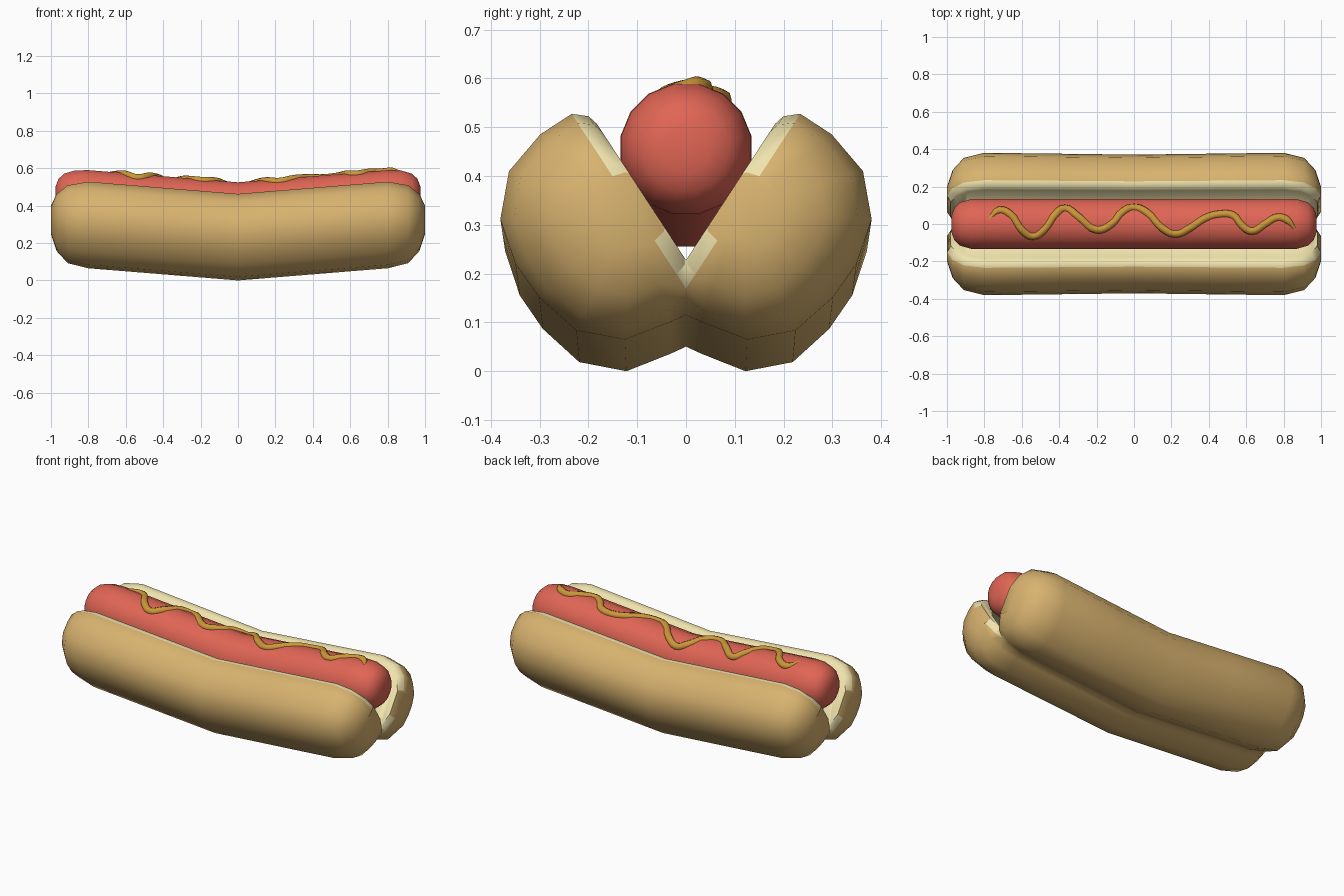
import bpy, bmesh, math

if "Cube" in bpy.data.objects:
    bpy.data.objects.remove(bpy.data.objects["Cube"])

def material(name, rgb):
    m = bpy.data.materials.new(name)
    m.diffuse_color = (*rgb, 1)
    m.use_nodes = True
    m.node_tree.nodes["Principled BSDF"].inputs["Base Color"].default_value = m.diffuse_color
    return m

CRUST = material("crust", (0.69, 0.45, 0.16))
CRUMB = material("crumb", (0.87, 0.77, 0.42))
MEAT = material("meat", (0.74, 0.13, 0.09))
SAUCE = material("sauce", (0.60, 0.31, 0.04))

def sag(x):
    """Height lost towards the middle of the length."""
    return 0.065 * max(0, 1 - abs(x) / 0.8)

def loft(name, rings, mats, mat_of=lambda j: 0, angle=50):
    bm = bmesh.new()
    loops = [[bm.verts.new(p) for p in r] for r in rings]
    n = len(loops[0])
    for a, b in zip(loops, loops[1:]):
        for j in range(n):
            k = (j + 1) % n
            f = bm.faces.new((a[j], a[k], b[k], b[j]))
            f.material_index = mat_of(j)
    for cap in (loops[0], loops[-1]):
        bm.faces.new(cap)
    bmesh.ops.recalc_face_normals(bm, faces=bm.faces[:])
    me = bpy.data.meshes.new(name)
    bm.to_mesh(me)
    bm.free()
    ob = bpy.data.objects.new(name, me)
    bpy.context.collection.objects.link(ob)
    for m in mats:
        me.materials.append(m)
    bpy.ops.object.select_all(action='DESELECT')
    ob.select_set(True)
    bpy.context.view_layer.objects.active = ob
    bpy.ops.object.shade_smooth_by_angle(angle=math.radians(angle))
    return ob

def stations(half):
    """Mirror a list of (x, scale) from the middle to both ends."""
    return [(-x, s) for x, s in reversed(half)] + [(0, 1)] + half

# Bun: half-oval section (along cut, away from cut), tilted open and mirrored
CRUST_PTS = [(-0.26, 0.0), (-0.25, 0.064), (-0.229, 0.162), (-0.159, 0.235),
             (-0.06, 0.262), (0.024, 0.265), (0.117, 0.241), (0.19, 0.172),
             (0.218, 0.077), (0.218, 0.0)]
CRUMB_PTS = [(0.195, -0.026), (0.172, -0.032), (-0.225, -0.032), (-0.245, -0.026)]

def bun_ring(x, s):
    ring = []
    for i, (t, n) in enumerate(CRUST_PTS + CRUMB_PTS):
        crumb = i >= len(CRUST_PTS)
        t = -0.01 + (t + 0.01) * s
        n = n if crumb else n * s
        px = x * (0.98 if crumb and abs(x) > 0.8 else 1)
        y = 0.115 + 0.547 * t + 0.837 * n
        z = 0.345 + 0.837 * t - 0.547 * n
        ring.append((px, y * (1 - 0.4 * sag(x)), z - sag(x)))
    return ring

bun_x = [(0.4, 1), (0.8, 1), (0.91, 0.9), (0.97, 0.66), (1.0, 0.33)]
last = len(CRUST_PTS) - 1
bun = loft("bun", [bun_ring(x, s) for x, s in stations(bun_x)], [CRUST, CRUMB],
           lambda j: 1 if j >= last else 0)
mod = bun.modifiers.new("mirror", 'MIRROR')
mod.use_axis = (False, True, False)
mod.use_bisect_axis = (False, True, False)

# Sausage: round bar with domed ends
R, ZC = 0.137, 0.455

def sausage_ring(x, s):
    angles = [math.tau * (i + 0.5) / 16 for i in range(16)]
    return [(x, R * s * math.cos(a), ZC - sag(x) + R * s * math.sin(a)) for a in angles]

sausage_x = [(0.4, 1), (0.8, 1), (0.87, 0.99), (0.93, 0.86), (0.96, 0.65), (0.975, 0.35)]
loft("sausage", [sausage_ring(x, s) for x, s in stations(sausage_x)], [MEAT])

# Mustard: wavy tube lying on the sausage
WAVE = [(-0.78, 0.02), (-0.72, 0.073), (-0.66, 0.05), (-0.6, -0.03), (-0.54, -0.065),
        (-0.48, -0.03), (-0.42, 0.05), (-0.37, 0.083), (-0.3, 0.04), (-0.2, -0.03),
        (-0.12, 0.0), (-0.06, 0.065), (0, 0.088), (0.07, 0.06), (0.15, -0.02),
        (0.22, -0.052), (0.3, -0.02), (0.38, 0.03), (0.46, 0.052), (0.53, 0.045),
        (0.58, -0.01), (0.63, -0.037), (0.7, 0.0), (0.77, 0.035), (0.82, 0.02),
        (0.86, -0.025)]
cu = bpy.data.curves.new("mustard", 'CURVE')
cu.dimensions = '3D'
cu.bevel_depth = 0.021
cu.bevel_resolution = 2
cu.resolution_u = 4
cu.use_fill_caps = True
sp = cu.splines.new('BEZIER')
sp.bezier_points.add(len(WAVE) - 1)
for i, (p, (x, y)) in enumerate(zip(sp.bezier_points, WAVE)):
    p.co = (x, y, ZC - sag(x) + math.sqrt(R * R - y * y) - 0.007)
    p.handle_left_type = p.handle_right_type = 'AUTO'
    p.radius = 0.35 if i in (0, len(WAVE) - 1) else 1
cu.materials.append(SAUCE)
bpy.context.collection.objects.link(bpy.data.objects.new("mustard", cu))
